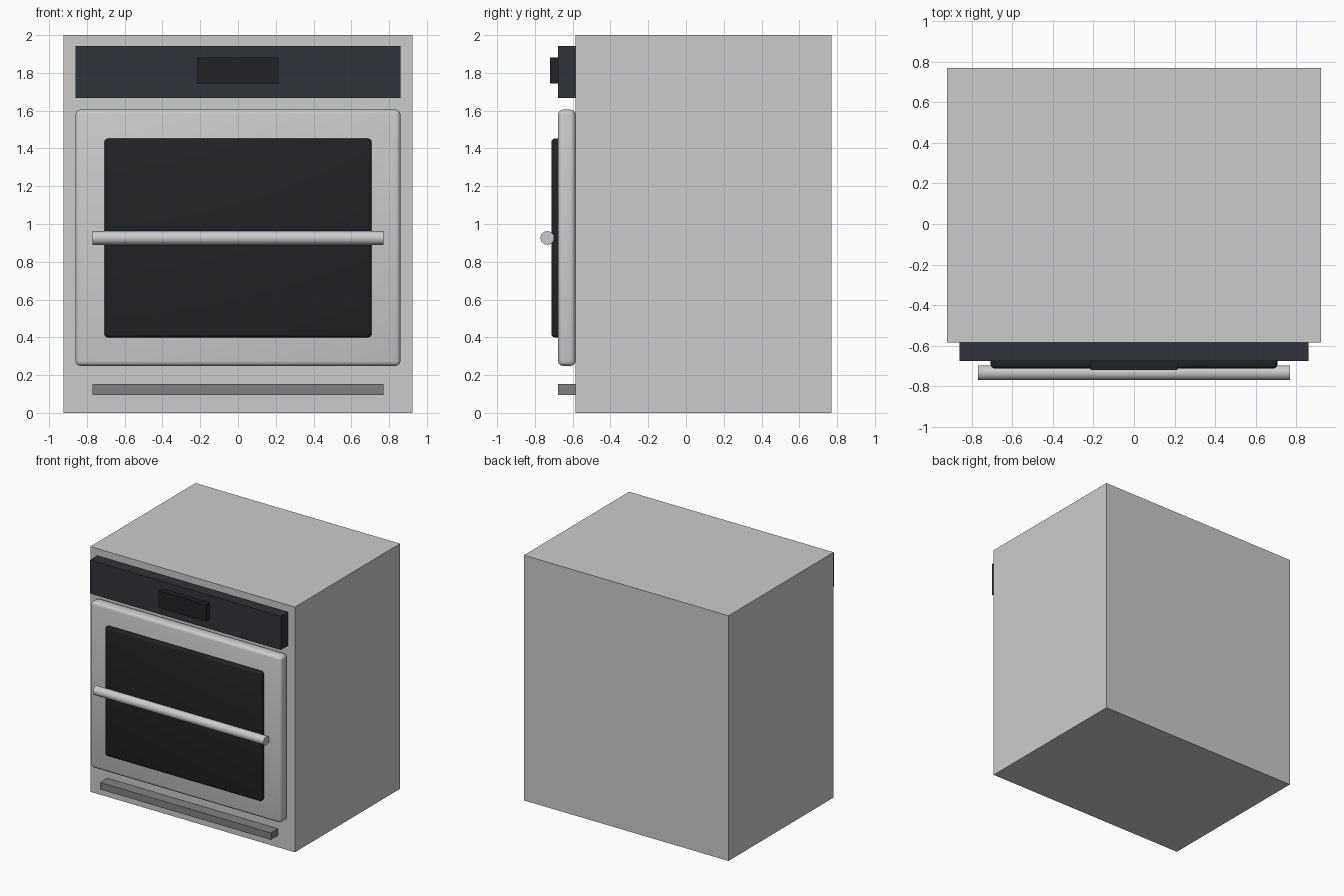
import bpy
import math

if "Cube" in bpy.data.objects:
    bpy.data.objects.remove(bpy.data.objects["Cube"])


def material(name, rgb):
    mat = bpy.data.materials.new(name)
    mat.diffuse_color = (*rgb, 1)
    mat.use_nodes = True
    mat.node_tree.nodes["Principled BSDF"].inputs["Base Color"].default_value = mat.diffuse_color
    return mat


def box(name, half_x, y0, y1, z0, z1, mat=None, bevel=0):
    bpy.ops.mesh.primitive_cube_add(size=1, location=(0, (y0 + y1) / 2, (z0 + z1) / 2))
    ob = bpy.context.object
    ob.name = name
    ob.scale = (2 * half_x, y1 - y0, z1 - z0)
    bpy.ops.object.transform_apply(location=False, rotation=False, scale=True)
    if mat:
        ob.data.materials.append(mat)
    if bevel:
        mod = ob.modifiers.new("rounded_edges", 'BEVEL')
        mod.width = bevel
        mod.segments = 3
        bpy.ops.object.modifier_apply(modifier=mod.name)
        bpy.ops.object.shade_smooth_by_angle(angle=math.radians(35))
    return ob


panel_dark = material("panel_dark", (0.03, 0.033, 0.041))
glass_black = material("glass_black", (0.015, 0.016, 0.017))
vent_grey = material("vent_grey", (0.22, 0.22, 0.23))

FACE = -0.585   # front plane of the cabinet
FRONT = -0.677  # front plane of door, panel and vent

# Cabinet
box("cabinet", 0.923, FACE, 0.77, 0, 2)

# Control panel and display
box("control_panel", 0.86, FRONT, FACE, 1.668, 1.943, panel_dark)
box("display", 0.215, -0.72, FRONT + 0.01, 1.743, 1.882, glass_black)

# Door with window
box("door", 0.86, FRONT, FACE, 0.249, 1.605, bevel=0.025)
box("door_window", 0.707, -0.713, -0.652, 0.40, 1.452, glass_black, bevel=0.018)

# Lower vent strip
box("vent_strip", 0.77, FRONT, FACE, 0.095, 0.152, vent_grey)

# Door handle bar
bpy.ops.mesh.primitive_cylinder_add(vertices=32, radius=0.036, depth=1.54,
                                    location=(0, -0.734, 0.926),
                                    rotation=(0, math.pi / 2, 0))
handle = bpy.context.object
handle.name = "door_handle"
bpy.ops.object.shade_smooth_by_angle(angle=math.radians(35))
